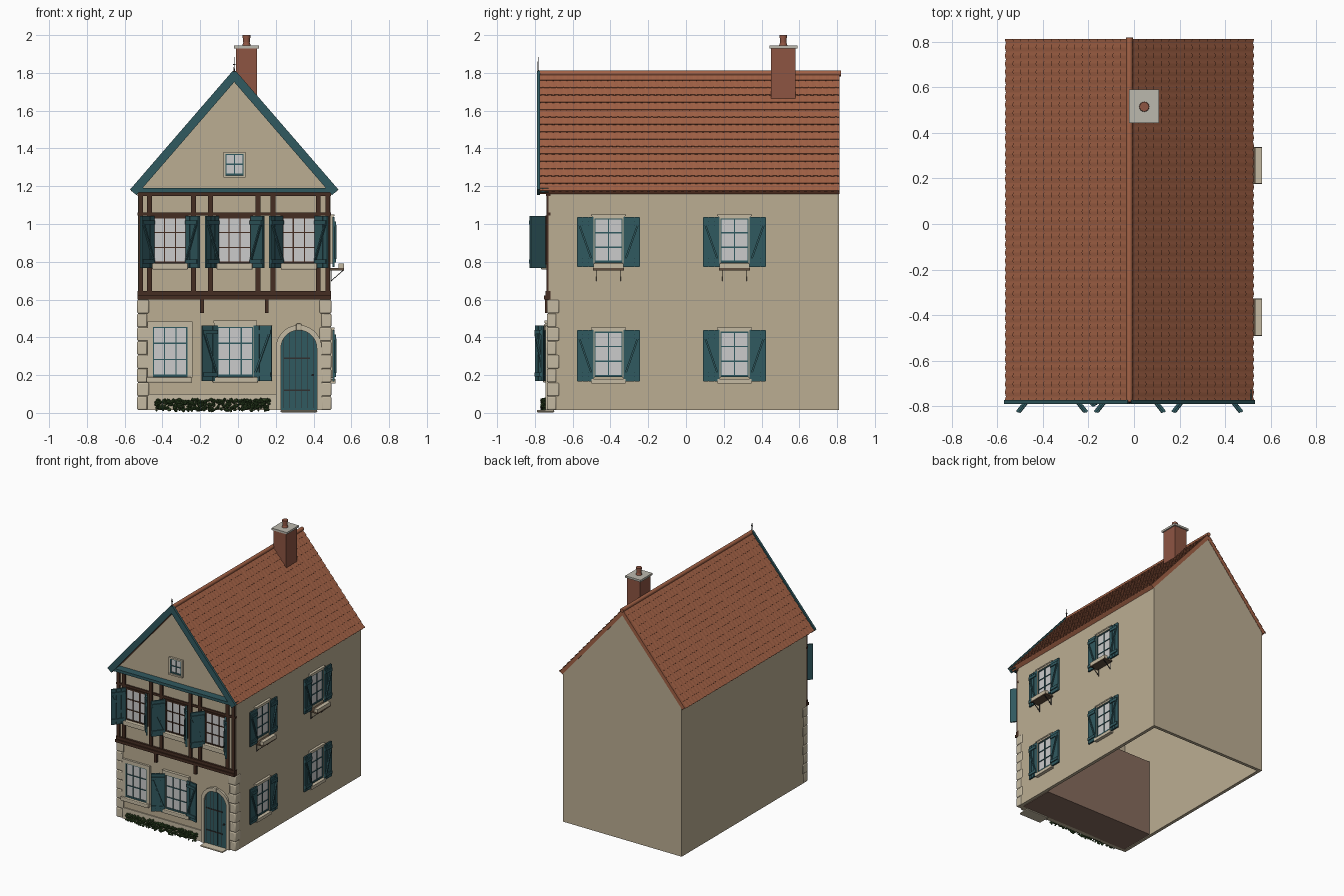
import bpy, bmesh, random
from math import sin, cos, pi, atan2, radians
from mathutils import Matrix, Vector

if "Cube" in bpy.data.objects:
    bpy.data.objects.remove(bpy.data.objects["Cube"])

random.seed(4)
COL = dict(plaster=(.50, .42, .29), stone=(.56, .49, .36), roof=(.36, .12, .06), teal=(.03, .10, .115),
           timber=(.06, .027, .016), glass=(.60, .60, .62), leaf=(.03, .065, .018), brick=(.27, .09, .055),
           dark=(.03, .03, .03), inside=(.24, .15, .11), cap=(.50, .48, .42), shelf=(.12, .08, .05))
mats = {}
for k, c in COL.items():
    mats[k] = bpy.data.materials.new(k)
    mats[k].diffuse_color = (*c, 1)
parts = {}
I = Matrix.Identity(4)
T = Matrix.Translation


def get(name, mat):
    if name not in parts:
        parts[name] = (bmesh.new(), mat)
    return parts[name][0]


def box(name, mat, x0, x1, y0, y1, z0, z1, M=I):
    S = Matrix.Diagonal((x1 - x0, y1 - y0, z1 - z0, 1))
    bmesh.ops.create_cube(get(name, mat), size=1, matrix=M @ T(((x0 + x1) / 2, (y0 + y1) / 2, (z0 + z1) / 2)) @ S)


def bar(name, mat, a, b, w, M=I, w2=None):
    """Square bar between two points."""
    a, b = Vector(a), Vector(b)
    R = (b - a).to_track_quat('Z', 'Y').to_matrix().to_4x4()
    box(name, mat, -w / 2, w / 2, -(w2 or w) / 2, (w2 or w) / 2, 0, (b - a).length, M @ T(a) @ R)


def cyl(name, mat, r1, r2, a, b, n=12):
    a, b = Vector(a), Vector(b)
    R = (b - a).to_track_quat('Z', 'Y').to_matrix().to_4x4()
    bmesh.ops.create_cone(get(name, mat), cap_ends=True, segments=n, radius1=r1, radius2=r2,
                          depth=(b - a).length, matrix=T((a + b) / 2) @ R)


def prism(name, mat, pts, y0, y1):
    """Extrude an x-z outline along y."""
    bm = get(name, mat)
    f = bm.faces.new([bm.verts.new((x, y0, z)) for x, z in pts])
    g = bmesh.ops.extrude_face_region(bm, geom=[f], use_keep_orig=True)
    bmesh.ops.translate(bm, verts=[v for v in g['geom'] if isinstance(v, bmesh.types.BMVert)], vec=(0, y1 - y0, 0))


# House shell, hollow and open underneath
FY = -.727
prism('house_walls', 'plaster', [(-.53, .014), (.49, .014), (.49, 1.19), (-.02, 1.775), (-.53, 1.19)], FY, .81)
bm = parts['house_walls'][0]
bmesh.ops.delete(bm, geom=[f for f in bm.faces if max(v.co.z for v in f.verts) < .03], context='FACES')
box('front_room_floor', 'inside', -.5, .46, FY + .02, -.42, .014, .04)
box('partition', 'inside', -.5, .46, -.44, -.42, .04, .62)

# Roof slopes: slab, scalloped tile courses and bargeboards
ang = atan2(.63, .545)
ROWS, TILES, L = 16, 44, .825
for s in (-1, 1):
    d, n = Vector((s * cos(ang), 0, -sin(ang))), Vector((s * sin(ang), 0, cos(ang)))
    M = Matrix(((d.x, 0, n.x, -.02), (0, 1, 0, 0), (d.z, 0, n.z, 1.797), (0, 0, 0, 1)))
    box('roof_slab', 'roof', 0, L - .005, -.775, .812, -.027, .002, M)
    bm = get('roof_tiles', 'roof')
    for r in range(ROWS):
        s0, s1 = r * L / ROWS, (r + 1) * L / ROWS
        prev = None
        for j in range(TILES * 4 + 1):
            y = -.775 + 1.587 * j / (TILES * 4)
            w = cos(j * pi / 2)
            cur = [bm.verts.new(M @ Vector(p)) for p in
                   ((s0, y, .002), (s1 + .002 * w, y, .007 + .0015 * w), (s1 + .002 * w, y, 0))]
            if prev:
                for k in (0, 1):
                    f = bm.faces.new((prev[k], prev[k + 1], cur[k + 1], cur[k]))
                    f.normal_update()
                    if f.normal.dot(n + d) < 0:
                        f.normal_flip()
            prev = cur
    box('bargeboards', 'teal', -.005, .826, -.79, -.772, -.03, .015, M)
cyl('ridge_tiles', 'roof', .015, .015, (-.02, -.78, 1.797), (-.02, .82, 1.797))
box('gable_beam', 'teal', -.55, .515, -.786, FY, 1.168, 1.19)
cyl('finial', 'dark', .004, .001, (-.02, -.783, 1.8), (-.02, -.783, 1.885), 6)
box('finial', 'dark', -.027, -.013, -.786, -.78, 1.842, 1.846)

# Chimney
box('chimney', 'brick', -.01, .10, .45, .58, 1.65, 1.93)
box('chimney_cap', 'cap', -.022, .11, .443, .59, 1.93, 1.945)
cyl('chimney_pot', 'brick', .024, .017, (.045, .515, 1.94), (.045, .515, 1.96), 16)
cyl('chimney_pot', 'brick', .018, .018, (.045, .515, 1.96), (.045, .515, 1.985), 16)
cyl('chimney_pot', 'brick', .021, .021, (.045, .515, 1.985), (.045, .515, 2.0), 16)

# Wall frames: local x along the wall, local -y outward
FRONT, RIGHT = T((0, FY, 0)), T((.49, 0, 0)) @ Matrix.Rotation(pi / 2, 4, 'Z')


def shutter(tag, M, u, side, w, z0, z1, deg):
    P = M @ T((u, -.01, 0)) @ Matrix.Rotation(-side * radians(deg), 4, 'Z') @ Matrix.Diagonal((side, 1, 1, 1))
    nm, p = tag + '_shutters', w / 3
    for k in range(3):
        box(nm, 'teal', k * p + .001, (k + 1) * p - .001, -.012, 0, z0, z1, P)
    box(nm, 'teal', 0, w, -.008, -.002, z0 + .003, z1 - .003, P)
    for z in (z0 + .035, z1 - .035):
        box(nm, 'teal', .004, w - .004, -.019, -.011, z - .011, z + .011, P)
    bar(nm, 'teal', (.012, -.014, z0 + .045), (w - .012, -.014, z1 - .045), .014, P, .01)


def window(tag, M, u0, u1, z0, z1, cols, rows, left=None, right=None, w=.085, trim='stone', bars='teal', t=.018):
    box(tag + '_glass', 'glass', u0, u1, -.006, .0, z0, z1, M)
    for k in range(cols + 1):
        u, h = u0 + (u1 - u0) * k / cols, .006 if k in (0, cols) else .003
        box(tag + '_bars', bars, u - h, u + h, -.012, 0, z0, z1, M)
    for k in range(rows + 1):
        z, h = z0 + (z1 - z0) * k / rows, .006 if k in (0, rows) else .003
        box(tag + '_bars', bars, u0, u1, -.011, 0, z - h, z + h, M)
    nm = tag + '_surround'
    for a, b in ((u0 - t, u0), (u1, u1 + t)):
        box(nm, trim, a, b, -.016, 0, z0 - .01, z1 + t, M)
    box(nm, trim, u0, u1, -.016, 0, z1, z1 + t, M)
    if left is not None:
        shutter(tag, M, u0 - .004, -1, w, z0 - .028, z1 + .008, left)
    if right is not None:
        shutter(tag, M, u1 + .004, 1, w, z0 - .028, z1 + .008, right)


def sill(tag, M, u0, u1, z, out, h=.03):
    box(tag + '_sills', 'stone', u0, u1, -out, 0, z - h, z, M)


# Front upper windows with open shutters
for c in (-.36, -.018, .322):
    window('front_upper', FRONT, c - .088, c + .088, .795, 1.035, 3, 3, 52, 52, .108, 'timber', 'timber', .01)
    sill('front_upper', FRONT, c - .095, c + .095, .793, .04, .035)
# Front lower windows
window('front_lower', FRONT, -.45, -.268, .197, .455, 3, 3, t=.028)
sill('front_lower', FRONT, -.485, -.245, .19, .03)
window('front_lower', FRONT, -.108, .08, .197, .455, 3, 3, 32, 12, .098, t=.02)
sill('front_lower', FRONT, -.135, .105, .19, .03)
box('front_lower_surround', 'stone', -.13, .10, FY - .022, FY, .475, .49)
# Attic window
window('attic', FRONT, -.067, .03, 1.262, 1.37, 2, 2, t=.01)
sill('attic', FRONT, -.078, .04, 1.258, .02, .012)

# Right side windows; upper ones carry bracketed shelves
for c in (-.41, .257):
    for z0, z1 in ((.195, .43), (.80, 1.03)):
        window('side', RIGHT, c - .075, c + .075, z0, z1, 2, 3, 0, 0, .087, t=.012)
        box('side_surround', 'stone', c - .092, c + .092, -.02, 0, z1 + .012, z1 + .021, RIGHT)
    sill('side', RIGHT, c - .09, c + .09, .18, .026, .024)
    box('side_shelves', 'shelf', c - .082, c + .082, -.072, 0, .755, .766, RIGHT)
    box('side_planters', 'stone', c - .08, c + .08, -.072, -.042, .764, .79, RIGHT)
    for o in (-.065, .065):
        bar('shelf_brackets', 'dark', (c + o, -.07, .757), (c + o, -.004, .70), .004, RIGHT)
        bar('shelf_brackets', 'dark', (c + o, -.004, .757), (c + o, -.004, .695), .004, RIGHT)

# Half-timbering
for x in (-.515, -.468, -.235, -.145, .105, .185, .425, .475):
    box('timber_frame', 'timber', x - .013, x + .013, FY - .012, FY + .01, .6, 1.168)
for z0, z1, o in ((.60, .622, .024), (.622, .645, .016), (1.045, 1.062, .01), (1.148, 1.168, .014)):
    box('timber_frame', 'timber', -.532, .492, FY - o, FY + .01, z0, z1)
for x in (-.19, .152):
    box('timber_corbels', 'timber', x - .01, x + .01, FY - .02, FY, .53, .6)

# Corner quoins and plinth
for x, s in ((-.534, 1), (.494, -1)):
    for k in range(8):
        z, w = .016 + k * .073, (.062 if k % 2 else .052)
        a, b = sorted((x, x + s * w))
        box('quoins', 'stone', a, b, FY - .01, FY + (.055 if k % 2 else .04), z, z + .071)
box('plinth', 'stone', -.48, .2, FY - .008, FY, .014, .10)


# Arched door with stone surround
def arch(r, n=14, cx=.322, spring=.343):
    return [(cx + r, .014)] + [(cx + r * cos(pi * k / n), spring + r * sin(pi * k / n)) for k in range(n + 1)] + [(cx - r, .014)]


prism('door', 'teal', arch(.095), FY - .006, FY)
for k in range(6):
    x = .322 - .08 + k * .032
    h = .343 + (max(.095 ** 2 - (x - .322) ** 2, 0)) ** .5
    box('door_grooves', 'dark', x - .0015, x + .0015, FY - .0075, FY, .025, h)
for z in (.12, .29):
    box('door_hinges', 'dark', .24, .38, FY - .01, FY, z - .004, z + .004)
cyl('door_knob', 'dark', .006, .006, (.395, FY, .2), (.395, FY - .018, .2), 10)
A, B = arch(.095), arch(.122)
for k in range(len(A) - 1):
    prism('door_surround', 'stone', [A[k], B[k], B[k + 1], A[k + 1]], FY - .016, FY)
box('door_keystone', 'stone', .307, .337, FY - .024, FY, .435, .472)
box('doorstep', 'stone', .225, .42, -.79, FY + .03, .003, .016)

# Hedge of small leaf clumps
bm = get('hedge', 'leaf')
for k in range(420):
    p = (random.uniform(-.435, .165), random.uniform(-.762, -.732), random.uniform(.012, .07))
    S = Matrix.Diagonal((*[random.uniform(.6, 1.2) for _ in range(3)], 1))
    bmesh.ops.create_icosphere(bm, subdivisions=1, radius=random.uniform(.007, .012),
                               matrix=T(p) @ Matrix.Rotation(random.random() * 6, 4, 'X') @ S)

# Turn every part into an object
for name, (bm, mat) in parts.items():
    if name != 'roof_tiles':
        bmesh.ops.recalc_face_normals(bm, faces=bm.faces[:])
    me = bpy.data.meshes.new(name)
    bm.to_mesh(me)
    bm.free()
    me.materials.append(mats[mat])
    ob = bpy.data.objects.new(name, me)
    bpy.context.collection.objects.link(ob)
    if name == 'house_walls':
        ob.modifiers.new('thickness', 'SOLIDIFY').thickness = .035
    if name in ('quoins', 'front_lower_sills', 'front_upper_sills', 'doorstep', 'door_keystone'):
        m = ob.modifiers.new('bevel', 'BEVEL')
        m.width, m.segments = .006, 2
    if name in ('ridge_tiles', 'chimney_pot', 'quoins'):
        bpy.context.view_layer.objects.active = ob
        ob.select_set(True)
        bpy.ops.object.shade_smooth_by_angle(angle=radians(40))
        ob.select_set(False)

for m in bpy.data.materials:
    if m.users and not m.is_grease_pencil:
        m.use_nodes = True
        m.node_tree.nodes["Principled BSDF"].inputs["Base Color"].default_value = m.diffuse_color
